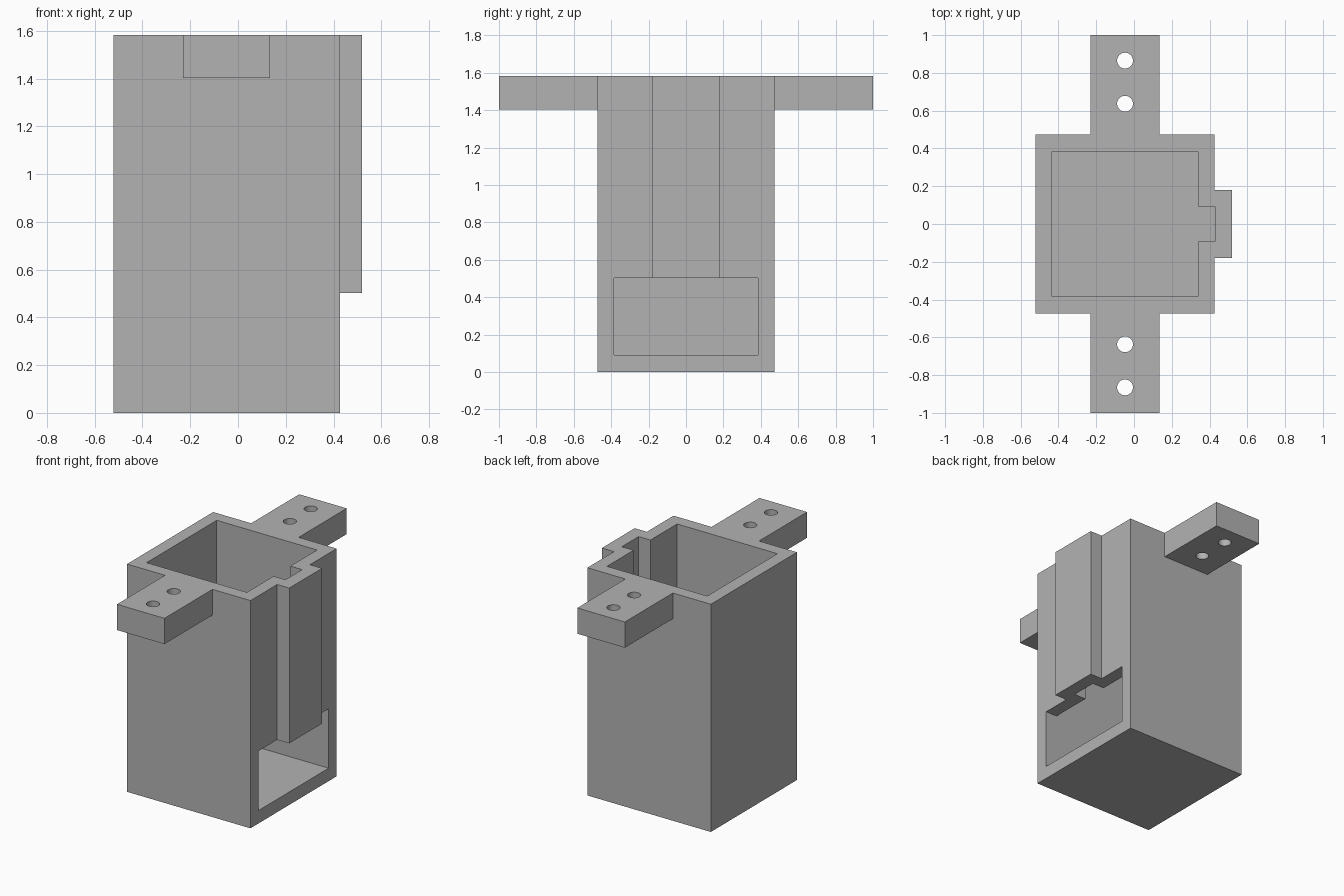
import bpy
import bmesh
from mathutils import Matrix, Vector

old = bpy.data.objects.get("Cube")
if old:
    bpy.data.objects.remove(old, do_unlink=True)

GREY = (0.45, 0.45, 0.45, 1.0)
mat = bpy.data.materials.new("plain grey")
mat.use_nodes = True
mat.diffuse_color = GREY
mat.node_tree.nodes["Principled BSDF"].inputs["Base Color"].default_value = GREY


def finish(name, bm):
    mesh = bpy.data.meshes.new(name)
    bm.to_mesh(mesh)
    bm.free()
    mesh.materials.append(mat)
    obj = bpy.data.objects.new(name, mesh)
    bpy.context.collection.objects.link(obj)
    return obj


def box(name, x, y, z):
    """Box from (min, max) pairs on each axis."""
    bm = bmesh.new()
    lo, hi = (Vector(v) for v in zip(x, y, z))
    place = Matrix.Translation((lo + hi) / 2) @ Matrix.Diagonal((*(hi - lo), 1))
    bmesh.ops.create_cube(bm, size=1, matrix=place)
    return finish(name, bm)


def drill(name, x, y, z, radius, depth):
    bm = bmesh.new()
    bmesh.ops.create_cone(bm, cap_ends=True, segments=32, radius1=radius,
                          radius2=radius, depth=depth,
                          matrix=Matrix.Translation((x, y, z)))
    return finish(name, bm)


def combine(target, tool, operation):
    """Apply a boolean and discard the tool."""
    tool.hide_render = True
    mod = target.modifiers.new(tool.name, 'BOOLEAN')
    mod.operation, mod.solver, mod.object = operation, 'EXACT', tool
    bpy.context.view_layer.objects.active = target
    bpy.ops.object.modifier_apply(modifier=mod.name)
    bpy.data.objects.remove(tool, do_unlink=True)


TOP, FLOOR, SILL = 1.582, 0.09, 0.503
ABOVE = TOP + 0.1
INNER = 0.385
TAB_X = (-0.23, 0.135)
HOLE_X = sum(TAB_X) / 2

# Outer shell, side rib and two mounting tabs
housing = box("housing", (-0.522, 0.427), (-0.473, 0.473), (0, TOP))
combine(housing, box("rib", (0.38, 0.52), (-0.18, 0.18), (SILL, TOP)), 'UNION')
for side in (-1, 1):
    y = sorted((side * 0.43, side))
    combine(housing, box("tab", TAB_X, y, (1.403, TOP)), 'UNION')

# Open cavity, rib channel and lower side window
cavity = box("cavity", (-0.433, 0.338), (-INNER, INNER), (FLOOR, ABOVE))
combine(cavity, box("channel", (0.2, 0.429), (-0.092, 0.092), (SILL - 0.2, ABOVE)), 'UNION')
combine(cavity, box("window", (0.2, 0.7), (-INNER, INNER), (FLOOR, SILL)), 'UNION')
combine(housing, cavity, 'DIFFERENCE')

# Screw holes through the tabs
for side in (-1, 1):
    for y in (0.637, 0.865):
        combine(housing, drill("hole", HOLE_X, side * y, TOP, 0.042, 1), 'DIFFERENCE')
